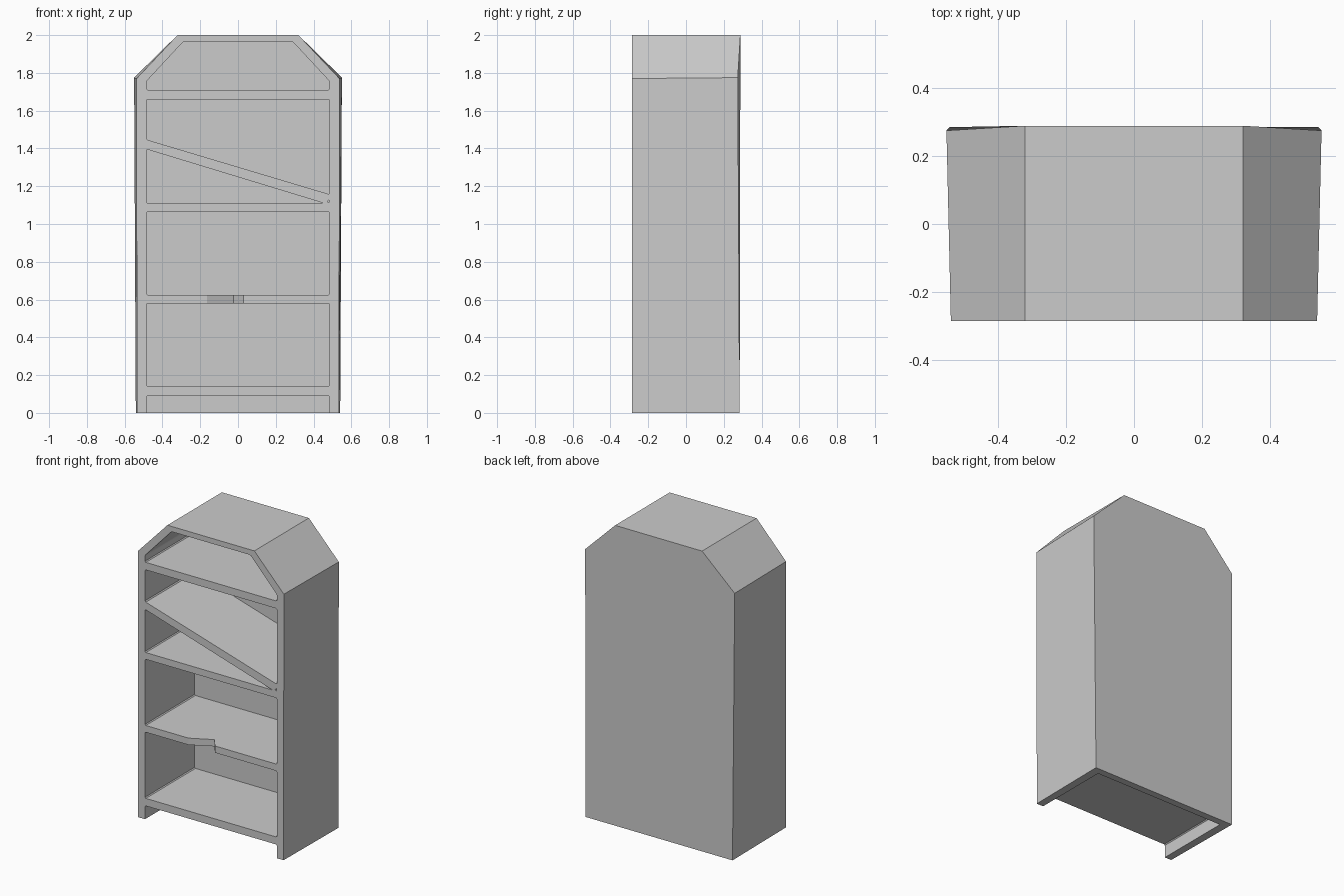
import bpy
import bmesh

old = bpy.data.objects.get("Cube")
if old:
    bpy.data.objects.remove(old, do_unlink=True)

# One plain grey for the whole bookcase
grey = bpy.data.materials.new("plain_grey")
grey.use_nodes = True
colour = (0.6, 0.6, 0.6, 1)
grey.diffuse_color = colour
grey.node_tree.nodes["Principled BSDF"].inputs["Base Color"].default_value = colour

FRONT, INNER_BACK, INSIDE = -0.285, 0.237, 0.485


def make_object(name, bm):
    bmesh.ops.recalc_face_normals(bm, faces=bm.faces)
    mesh = bpy.data.meshes.new(name)
    bm.to_mesh(mesh)
    bm.free()
    mesh.materials.append(grey)
    obj = bpy.data.objects.new(name, mesh)
    bpy.context.collection.objects.link(obj)
    return obj


def loft(bm, front, back):
    """Join two matching outlines into a closed solid."""
    a = [bm.verts.new(p) for p in front]
    b = [bm.verts.new(p) for p in back]
    bm.faces.new(a)
    bm.faces.new(b)
    for i in range(len(a)):
        j = (i + 1) % len(a)
        bm.faces.new((a[i], a[j], b[j], b[i]))


def mirrored(right):
    return right + [(-x, y, z) for x, y, z in reversed(right)]


def cut(name, outline, y0=FRONT - 0.2, y1=INNER_BACK, rounding=0.006):
    """Carve a compartment with slightly softened corners out of the case."""
    bm = bmesh.new()
    loft(bm, [(x, y0, z) for x, z in outline], [(x, y1, z) for x, z in outline])
    if rounding:
        edges = [e for e in bm.edges
                 if abs(e.verts[0].co.y - e.verts[1].co.y) > 0.1]
        bmesh.ops.bevel(bm, geom=edges, offset=rounding, segments=1,
                        affect='EDGES')
    apply_cutter(make_object(name, bm))


def apply_cutter(cutter):
    cutter.hide_render = True
    mod = case.modifiers.new(cutter.name, 'BOOLEAN')
    mod.operation = 'DIFFERENCE'
    mod.solver = 'EXACT'
    mod.object = cutter
    bpy.context.view_layer.objects.active = case
    bpy.ops.object.modifier_apply(modifier=mod.name)
    bpy.data.objects.remove(cutter, do_unlink=True)


def box(z0, z1):
    return [(-INSIDE, z0), (INSIDE, z0), (INSIDE, z1), (-INSIDE, z1)]


# Outer case: chamfered top, flaring a little toward the back
bm = bmesh.new()
loft(bm,
     mirrored([(0.535, FRONT, 0), (0.537, FRONT, 1.77), (0.32, FRONT, 2)]),
     mirrored([(0.541, 0.284, 0), (0.55, 0.274, 1.775), (0.32, 0.288, 2)]))
case = make_object("bookcase", bm)

# Open compartments, from the floor up
cut("base_recess", box(-0.1, 0.09))
cut("lower_bay", box(0.14, 0.58))
cut("middle_bay", box(0.625, 1.065))
cut("bay_under_slanted_shelf", [(-INSIDE, 1.11), (0.455, 1.11), (-INSIDE, 1.396)])
cut("bay_over_slanted_shelf",
    [(-INSIDE, 1.447), (INSIDE, 1.157), (INSIDE, 1.66), (-INSIDE, 1.66)])
cut("top_bay", [(-INSIDE, 1.71), (INSIDE, 1.71), (INSIDE, 1.755),
                (0.29, 1.965), (-0.29, 1.965), (-INSIDE, 1.755)])

# Small gap below the end of the slanted shelf
cut("shelf_end_gap", [(0.473, 1.117), (0.482, 1.112), (0.482, 1.13)], rounding=0)

# Broken chip in the front edge of the lower shelf
chip = [(-0.165, FRONT), (-0.165, FRONT - 0.1), (0.03, FRONT - 0.1),
        (0.03, FRONT), (-0.025, FRONT + 0.072)]
bm = bmesh.new()
loft(bm, [(x, y, 0.55) for x, y in chip], [(x, y, 0.66) for x, y in chip])
apply_cutter(make_object("shelf_chip", bm))
